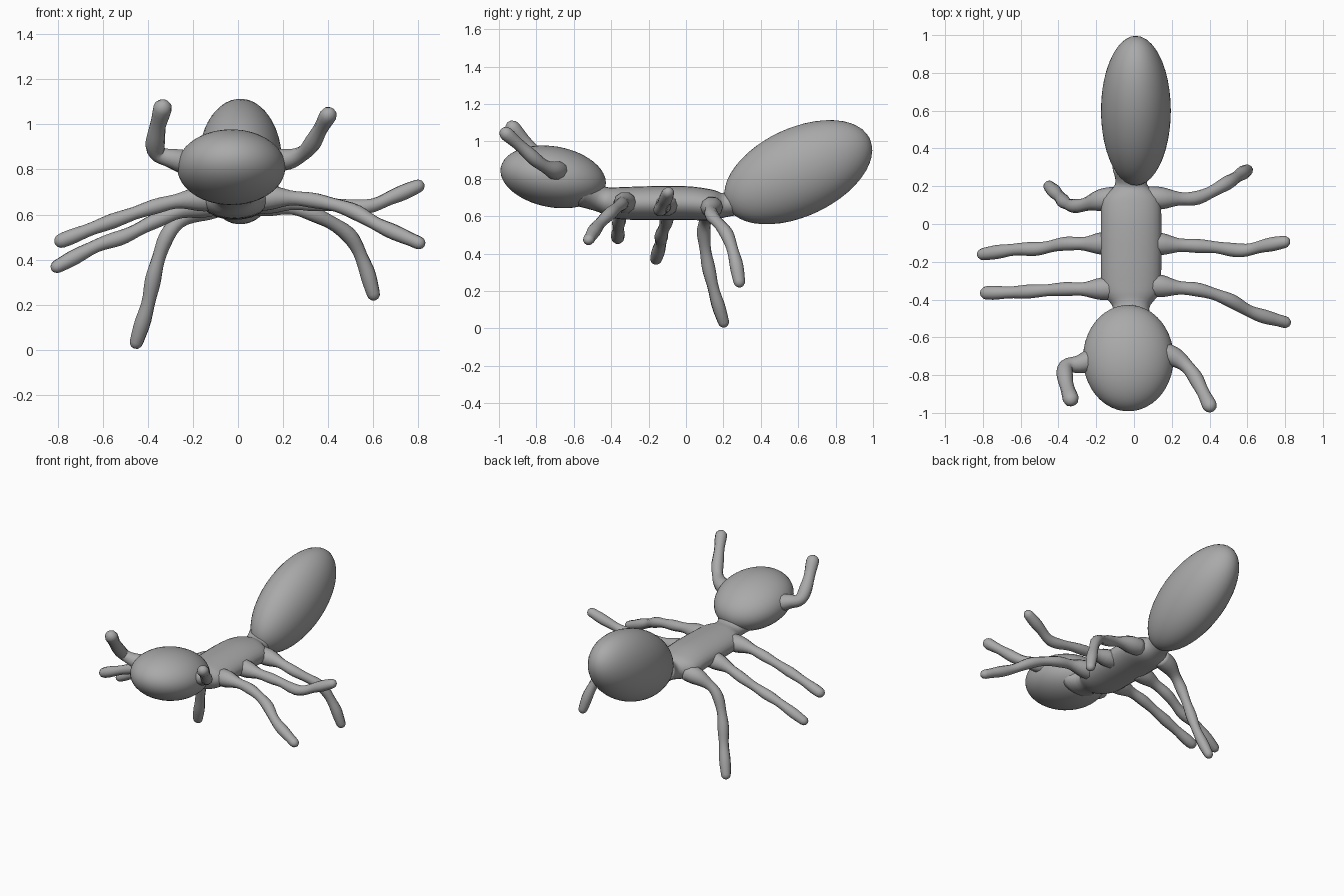
import bpy, bmesh, math
from mathutils import Vector, Matrix

cube = bpy.data.objects.get("Cube")
if cube:
    bpy.data.objects.remove(cube, do_unlink=True)

grey = bpy.data.materials.new("matte grey")
grey.use_nodes = True
colour = (0.4, 0.4, 0.4, 1)
grey.diffuse_color = colour
grey.node_tree.nodes["Principled BSDF"].inputs["Base Color"].default_value = colour


def finish(name, bm):
    bmesh.ops.recalc_face_normals(bm, faces=bm.faces)
    mesh = bpy.data.meshes.new(name)
    bm.to_mesh(mesh)
    bm.free()
    mesh.materials.append(grey)
    for face in mesh.polygons:
        face.use_smooth = True
    obj = bpy.data.objects.new(name, mesh)
    bpy.context.collection.objects.link(obj)
    return obj


def ellipsoid(name, centre, radii, tilt):
    bm = bmesh.new()
    bmesh.ops.create_icosphere(bm, subdivisions=4, radius=1)
    place = (Matrix.Translation(centre) @ Matrix.Rotation(math.radians(tilt), 4, 'X')
             @ Matrix.Diagonal((*radii, 1)))
    bmesh.ops.transform(bm, matrix=place, verts=bm.verts)
    return finish(name, bm)


def spline(points, steps):
    """Smooth path through points of any dimension."""
    pts = [Vector(p) for p in points]
    pts = [2 * pts[0] - pts[1]] + pts + [2 * pts[-1] - pts[-2]]
    out = []
    for a, b, c, d in zip(pts, pts[1:], pts[2:], pts[3:]):
        for i in range(steps):
            t = i / steps
            out.append((2 * b + (c - a) * t + (2 * a - 5 * b + 4 * c - d) * t ** 2
                        + (3 * b - a - 3 * c + d) * t ** 3) / 2)
    return out + [pts[-2]]


def loft(name, path, widths, heights, sides):
    """Skin elliptical rings along a path."""
    bm = bmesh.new()
    rings = []
    for i, p in enumerate(path):
        d = (path[min(i + 1, len(path) - 1)] - path[max(i - 1, 0)]).normalized()
        u = d.cross(Vector((0, 0, 1))).normalized()
        v = u.cross(d)
        angles = [math.tau * k / sides for k in range(sides)]
        rings.append([bm.verts.new(p + u * widths[i] * math.cos(a) + v * heights[i] * math.sin(a))
                      for a in angles])
    for r, s in zip(rings, rings[1:]):
        for k in range(sides):
            n = (k + 1) % sides
            bm.faces.new((r[k], r[n], s[n], s[k]))
    bm.faces.new(rings[0])
    bm.faces.new(rings[-1])
    return finish(name, bm)


def limb(name, points, flare, radius):
    """Slim limb with a flared root and a rounded tip."""
    path = spline(points, 5)
    length = 0
    radii = []
    for i, p in enumerate(path):
        length += (p - path[i - 1]).length if i else 0
        lump = 0.003 * math.sin(length * 30)
        radii.append(radius + lump + flare * math.exp(-(length / 0.15) ** 4))
    d = (path[-1] - path[-2]).normalized()
    tip, r = path[-1], radii[-1]
    for a in (0.5, 1.0, 1.4):
        path.append(tip + d * r * math.sin(a))
        radii.append(r * math.cos(a))
    return loft(name, path, radii, [x * 0.95 for x in radii], 10)


# Body: head, middle and raised rear
ellipsoid("head", (-0.03, -0.71, 0.81), (0.24, 0.285, 0.163), -10)
ellipsoid("abdomen", (0.01, 0.6, 0.835), (0.185, 0.423, 0.236), 25)

# Thorax sections: y, centre height, half width, half height
sections = [(-0.56, 0.73, 0.15, 0.08), (-0.45, 0.69, 0.095, 0.07), (-0.36, 0.67, 0.15, 0.085),
            (-0.2, 0.67, 0.16, 0.09), (0, 0.67, 0.16, 0.09), (0.13, 0.66, 0.15, 0.083),
            (0.21, 0.66, 0.085, 0.065), (0.3, 0.69, 0.1, 0.08)]
rows = spline(sections, 4)
loft("thorax", [Vector((-0.015, r[0], r[1])) for r in rows],
     [r[2] for r in rows], [r[3] for r in rows], 24)

# Legs, each posed differently
legs = {
    "front_leg_left": [(0.07, -0.32, 0.67), (0.2, -0.335, 0.675), (0.35, -0.35, 0.66),
                       (0.5, -0.4, 0.62), (0.63, -0.47, 0.55), (0.8, -0.52, 0.475)],
    "middle_leg_left": [(0.07, -0.1, 0.66), (0.2, -0.11, 0.655), (0.4, -0.12, 0.645),
                        (0.57, -0.14, 0.635), (0.69, -0.115, 0.68), (0.795, -0.095, 0.725)],
    "rear_leg_left": [(0.07, 0.14, 0.65), (0.2, 0.135, 0.64), (0.34, 0.14, 0.6),
                      (0.49, 0.215, 0.51), (0.56, 0.26, 0.38), (0.6, 0.285, 0.25)],
    "front_leg_right": [(-0.1, -0.34, 0.67), (-0.23, -0.345, 0.665), (-0.37, -0.345, 0.635),
                        (-0.6, -0.36, 0.555), (-0.78, -0.365, 0.485)],
    "middle_leg_right": [(-0.1, -0.1, 0.65), (-0.23, -0.105, 0.625), (-0.37, -0.105, 0.57),
                         (-0.5, -0.13, 0.505), (-0.63, -0.135, 0.46), (-0.8, -0.16, 0.37)],
    "rear_leg_right": [(-0.1, 0.14, 0.64), (-0.2, 0.12, 0.61), (-0.3, 0.095, 0.53),
                       (-0.36, 0.11, 0.38), (-0.4, 0.15, 0.2), (-0.45, 0.2, 0.035)],
}
for name, points in legs.items():
    limb(name, points, 0.024, 0.034)

# Antennae, bent forward and up
limb("antenna_left", [(0.14, -0.67, 0.84), (0.24, -0.72, 0.85), (0.31, -0.79, 0.89),
                      (0.36, -0.88, 0.97), (0.4, -0.96, 1.04)], 0.015, 0.036)
limb("antenna_right", [(-0.18, -0.7, 0.82), (-0.28, -0.74, 0.845), (-0.36, -0.755, 0.875),
                       (-0.362, -0.83, 0.96), (-0.335, -0.925, 1.07)], 0.015, 0.04)
